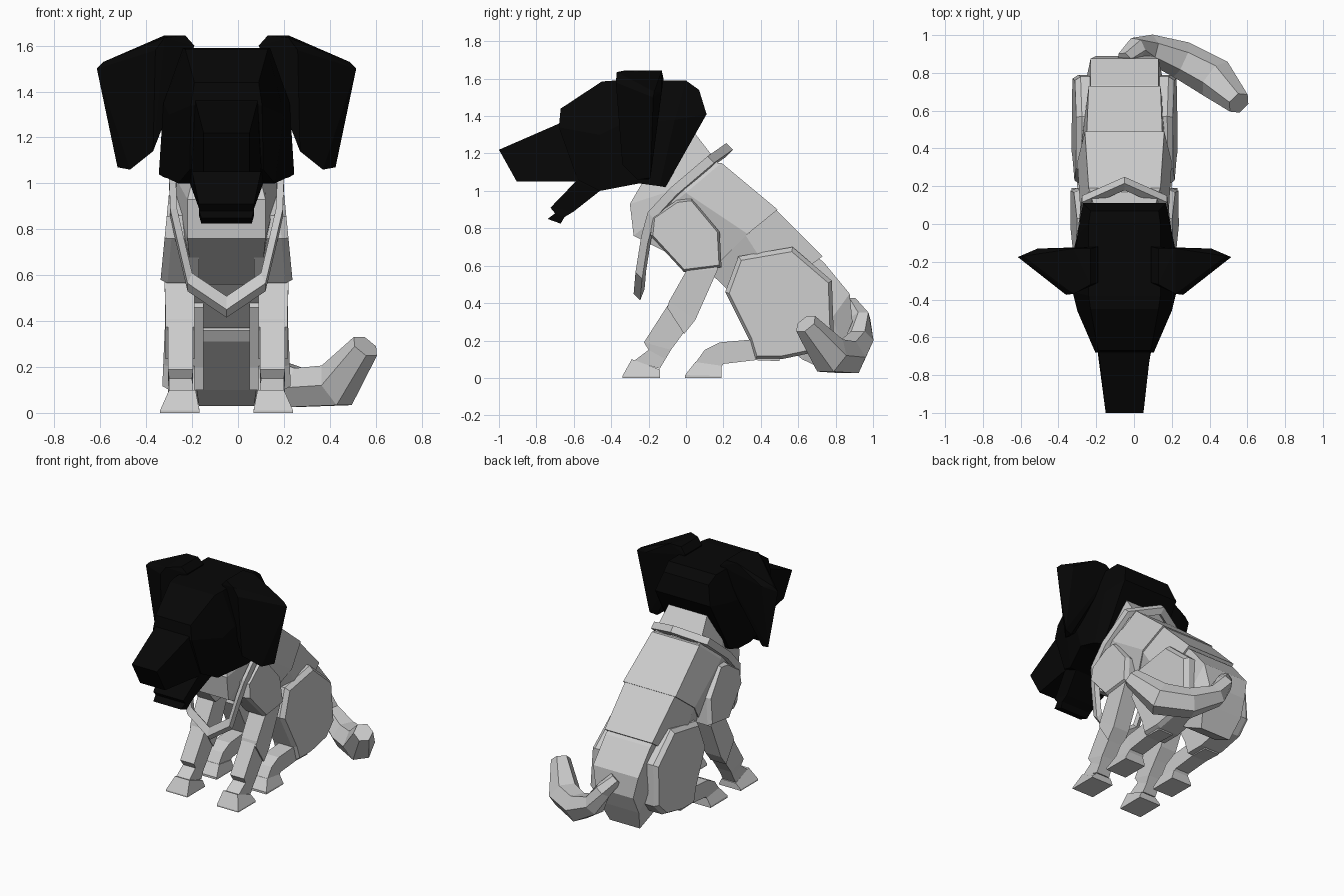
import bpy, bmesh, math
from mathutils import Vector

if "Cube" in bpy.data.objects:
    bpy.data.objects.remove(bpy.data.objects["Cube"])

CX = -0.05   # symmetry plane of the dog's body
black = bpy.data.materials.new("black_fur")
black.diffuse_color = (0.002, 0.002, 0.002, 1)
black.use_nodes = True
black.node_tree.nodes["Principled BSDF"].inputs["Base Color"].default_value = black.diffuse_color


def finish(name, bm, mirror=False, mat=None):
    bmesh.ops.recalc_face_normals(bm, faces=bm.faces)
    me = bpy.data.meshes.new(name)
    bm.to_mesh(me)
    bm.free()
    ob = bpy.data.objects.new(name, me)
    ob.location.x = CX
    bpy.context.collection.objects.link(ob)
    if mat:
        me.materials.append(mat)
    if mirror:
        m = ob.modifiers.new("mirror", 'MIRROR')
        m.use_mirror_merge = False
    return ob


def loft(name, rings, closed=False, **kw):
    bm = bmesh.new()
    rows = [[bm.verts.new(p) for p in r] for r in rings]
    n = len(rows[0])
    for a, b in zip(rows, rows[1:] + (rows[:1] if closed else [])):
        for i in range(n):
            j = (i + 1) % n
            bm.faces.new((a[i], a[j], b[j], b[i]))
    if not closed:
        for r in (rows[0], rows[-1]):
            if n % 2:
                bm.faces.new(r)
            else:   # symmetric strips keep folded ends clean
                for i in range(n // 2 - 1):
                    bm.faces.new((r[i], r[i + 1], r[n - 2 - i], r[n - 1 - i]))
    return finish(name, bm, **kw)


def hull(name, pts, **kw):
    bm = bmesh.new()
    for p in pts:
        bm.verts.new(p)
    r = bmesh.ops.convex_hull(bm, input=bm.verts)
    junk = {v for v in r["geom_interior"] if isinstance(v, bmesh.types.BMVert)}
    bmesh.ops.delete(bm, geom=list(junk), context='VERTS')
    bmesh.ops.dissolve_limit(bm, angle_limit=math.radians(3), verts=bm.verts, edges=bm.edges)
    return finish(name, bm, **kw)


def hexring(*levels):
    """Symmetric ring from (half width, y, z) levels, top to bottom."""
    return [(w, y, z) for w, y, z in levels] + [(-w, y, z) for w, y, z in reversed(levels)]


def box(front, back, x0, x1):
    """Four-sided limb section from a front and a back (y, z) point."""
    return [(x0, *front), (x1, *front), (x1, *back), (x0, *back)]


def pad(name, profile, x0, x1, lean, shrink):
    """Muscle pad: side profile inside, smaller leaning copy outside."""
    cy = sum(p[0] for p in profile) / len(profile)
    cz = sum(p[1] for p in profile) / len(profile)
    inner = [(x0, y, z) for y, z in profile]
    mid = [(x1 - 0.03 - lean * (z - cz), y, z) for y, z in profile]
    outer = [(x1 - lean * (z - cz), cy + (y - cy) * shrink, cz + (z - cz) * shrink)
             for y, z in profile]
    loft(name, [inner, mid, outer], mirror=True)


# Head, muzzle and jaw
loft("head", [
    hexring((.18, .07, 1.54), (.22, .11, 1.41), (.22, -.11, 1.02)),
    hexring((.19, 0, 1.59), (.25, -.06, 1.38), (.27, -.14, 1.025)),
    hexring((.19, -.38, 1.59), (.275, -.36, 1.35), (.295, -.25, 1.04)),
    hexring((.18, -.45, 1.585), (.25, -.46, 1.30), (.21, -.46, 1.0)),
    hexring((.14, -.67, 1.44), (.155, -.68, 1.34), (.16, -.58, 1.06))], mat=black)
loft("muzzle", [
    hexring((.14, -.6, 1.40), (.16, -.5, 1.05)),
    hexring((.135, -.69, 1.355), (.15, -.62, 1.05)),
    hexring((.10, -1, 1.22), (.10, -.905, 1.05))], mat=black)
loft("lower_jaw", [
    hexring((.17, -.50, 1.12), (.18, -.38, 1.06)),
    hexring((.15, -.59, 1.05), (.16, -.46, 1.0)),
    hexring((.12, -.725, .91), (.12, -.60, .89)),
    hexring((.12, -.70, .88), (.12, -.65, .86)),
    hexring((.11, -.74, .85), (.11, -.67, .825))], mat=black)

# Hanging ears
hull("ear", [
    (.14, -.12, 1.6), (.14, -.31, 1.6), (.18, -.13, 1.645), (.27, -.13, 1.645),
    (.18, -.32, 1.645), (.27, -.37, 1.635), (.31, -.375, 1.58), (.565, -.175, 1.5),
    (.535, -.17, 1.53), (.46, -.13, 1.53), (.475, -.19, 1.07), (.42, -.2, 1.06),
    (.42, -.26, 1.06), (.32, -.34, 1.14), (.32, -.28, 1.14)], mirror=True, mat=black)

# Trunk: neck, chest, waist, rump
neck_base = hexring((.18, .17, 1.15), (.22, -.02, 1.02), (.17, -.30, .93))
loft("neck", [hexring((.15, .03, 1.33), (.18, -.1, 1.17), (.14, -.23, 1.05)), neck_base])
loft("chest", [
    neck_base,
    hexring((.19, .19, 1.15), (.23, .0, .99), (.17, -.28, .76)),
    hexring((.21, .49, .90), (.25, .33, .77), (.15, .12, .56))])
loft("waist", [
    hexring((.20, .48, .90), (.24, .32, .76), (.14, .12, .57)),
    hexring((.19, .73, .65), (.22, .5, .48), (.14, .33, .37))])
loft("rump", [
    hexring((.18, .70, .645), (.20, .50, .5), (.13, .34, .36)),
    hexring((.18, .735, .62), (.20, .52, .48), (.13, .37, .31)),
    hexring((.18, .875, .45), (.20, .78, .32), (.13, .62, .1)),
    hexring((.15, .89, .30), (.16, .84, .18), (.12, .77, .03))])

# Collar hanging to a point on the chest
half = [(.225, .15, 1.15), (.25, -.05, .98), (.245, -.17, .85), (.215, -.205, .72),
        (.17, -.235, .53)]
path = [(0, .25, 1.22), *half, (0, -.245, .415)] + [(-x, y, z) for x, y, z in reversed(half)]
mid, rise = Vector((0, -.05, .9)), Vector((0, -.035, .035))
rings = []
for p in map(Vector, path):
    q = p + (mid - p) * 0.12
    rings.append([p, q, q + rise, p + rise])
loft("collar", rings, closed=True)

# Front legs
pad("shoulder", [(-.18, .86), (-.05, .95), (.03, .96), (.18, .78), (.19, .59),
                 (-.01, .565), (-.19, .76)], .12, .268, .09, .93)
loft("front_upper_leg", [
    box((-.05, .68), (.15, .68), .14, .26),
    box((.0, .57), (.17, .58), .14, .27),
    box((-.09, .41), (.05, .31), .14, .265),
    box((-.10, .375), (-.01, .235), .14, .265)], mirror=True)
loft("front_lower_leg", [
    box((-.09, .40), (.03, .30), .145, .255),
    box((-.225, .19), (-.08, .15), .145, .255),
    box((-.20, .15), (-.11, .10), .15, .25),
    box((-.28, .09), (-.14, .05), .145, .25)], mirror=True)
loft("front_paw", [
    box((-.29, .10), (-.14, .045), .135, .25),
    box((-.34, .01), (-.14, .01), .118, .29),
    box((-.34, 0), (-.14, 0), .118, .29)], mirror=True)

# Hind legs
pad("thigh", [(.28, .65), (.57, .70), (.78, .52), (.79, .23), (.70, .14), (.51, .10),
              (.37, .10), (.34, .20), (.21, .46)], .10, .27, .04, .93)
loft("hind_shank", [
    box((.50, .20), (.50, .09), .14, .255),
    box((.35, .205), (.37, .095), .14, .255),
    box((.18, .19), (.20, .075), .14, .25),
    box((.10, .15), (.17, .03), .14, .25),
    box((.05, .08), (.16, .02), .14, .25)], mirror=True)
loft("hind_paw", [
    box((.05, .085), (.19, .065), .135, .25),
    box((-.005, .015), (.19, .01), .118, .28),
    box((-.005, 0), (.19, 0), .118, .28)], mirror=True)

# Tail curling to the side: hexagonal sections along a path
spine = [((0, .87, .40), .045), ((.06, .93, .32), .06), ((.13, .93, .20), .075),
         ((.30, .87, .11), .10), ((.48, .77, .12), .11), ((.605, .64, .29), .065)]
rings = []
for i, (p, r) in enumerate(spine):
    a = Vector(spine[max(i - 1, 0)][0])
    b = Vector(spine[min(i + 1, len(spine) - 1)][0])
    t = (b - a).normalized()
    u = t.cross(Vector((-.6, -.8, .1)) if abs(t.z) > .85 else Vector((0, 0, 1))).normalized()
    v = u.cross(t)
    rings.append([Vector(p) + r * (math.cos(k * math.pi / 3) * u + math.sin(k * math.pi / 3) * v)
                  for k in range(6)])
loft("tail", rings)
